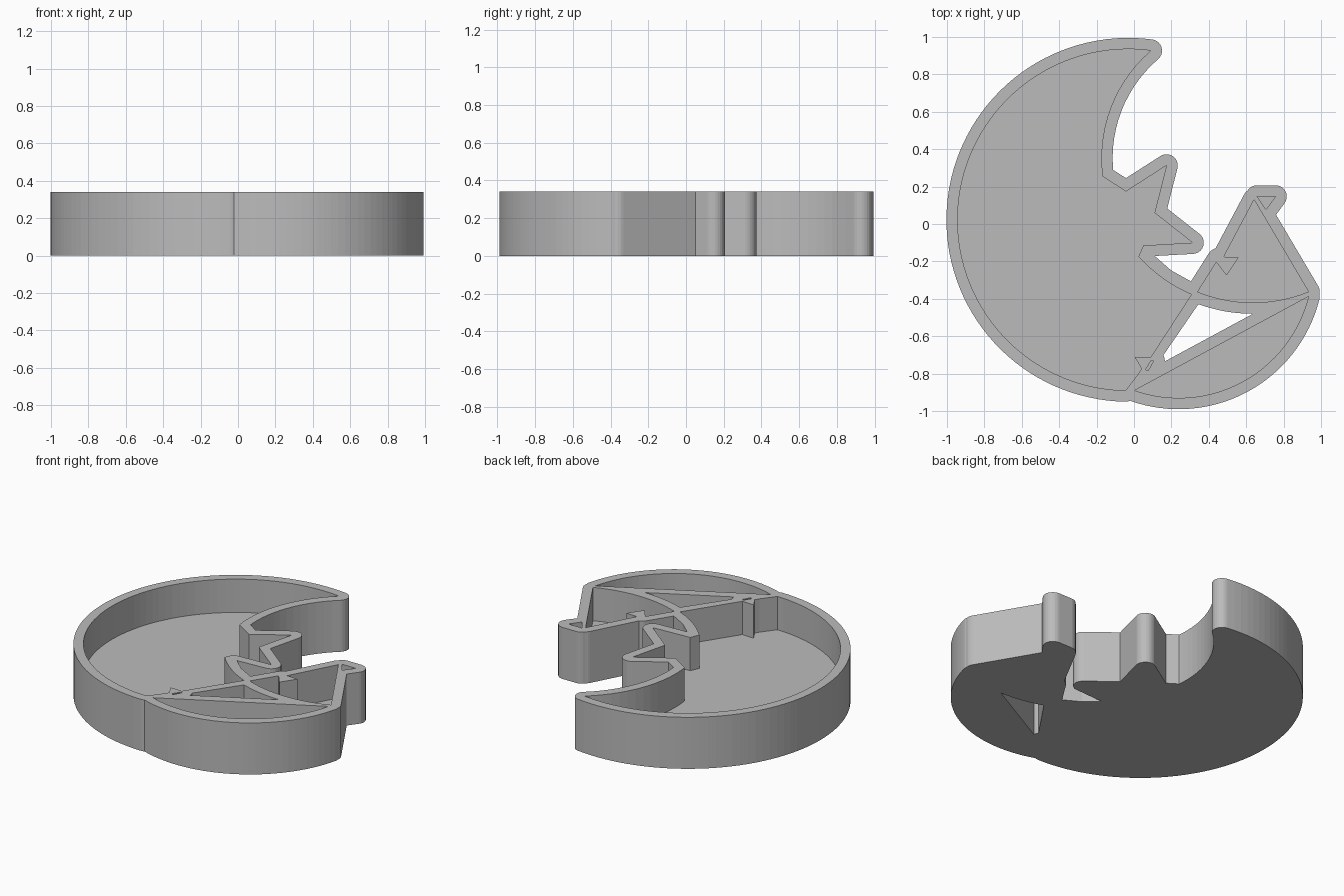
import bpy, bmesh, math
from mathutils import Vector

if "Cube" in bpy.data.objects:
    bpy.data.objects.remove(bpy.data.objects["Cube"])

WALL, HEIGHT, FLOOR = 0.06, 0.34, 0.12

grey = bpy.data.materials.new("plain grey")
grey.use_nodes = True
grey.diffuse_color = (0.5, 0.5, 0.5, 1)
grey.node_tree.nodes["Principled BSDF"].inputs["Base Color"].default_value = grey.diffuse_color


def arc(a, m, b, n):
    """Points on the circle from a through m to b."""
    a, m, b = Vector(a), Vector(m), Vector(b)
    u, v = m - a, b - a
    d = 2 * u.cross(v)
    c = a + Vector((v.y * u.dot(u) - u.y * v.dot(v), u.x * v.dot(v) - v.x * u.dot(u))) / d
    start = math.atan2(*(a - c).yx)
    sweep = (math.atan2(*(b - c).yx) - start) % math.tau
    if d < 0:
        sweep -= math.tau
    r = (a - c).length
    return [c + r * Vector((math.cos(start + sweep * i / n), math.sin(start + sweep * i / n)))
            for i in range(n + 1)]


def offset(points, dist):
    """Grow a polygon: round outer corners, sharp inner corners."""
    pts = [Vector(p) for p in points]
    if sum(pts[i - 1].cross(pts[i]) for i in range(len(pts))) < 0:
        pts.reverse()
    out = []
    for i, p in enumerate(pts):
        d1 = (p - pts[i - 1]).normalized()
        d2 = (pts[(i + 1) % len(pts)] - p).normalized()
        n1, n2 = Vector((d1.y, -d1.x)), Vector((d2.y, -d2.x))
        turn = math.atan2(d1.cross(d2), d1.dot(d2))
        if turn > 0.25:
            steps = math.ceil(turn / 0.25)
            base = math.atan2(n1.y, n1.x)
            for k in range(steps + 1):
                t = base + turn * k / steps
                out.append(p + dist * Vector((math.cos(t), math.sin(t))))
        else:
            out.append(p + (n1 + n2) * dist / (1 + n1.dot(n2)))
    return out


def prism(name, points, z0, z1):
    bm = bmesh.new()
    face = bm.faces.new([bm.verts.new((p[0], p[1], z0)) for p in points])
    top = bmesh.ops.extrude_face_region(bm, geom=[face])["geom"]
    bmesh.ops.translate(bm, vec=(0, 0, z1 - z0),
                        verts=[v for v in top if isinstance(v, bmesh.types.BMVert)])
    bmesh.ops.recalc_face_normals(bm, faces=bm.faces)
    mesh = bpy.data.meshes.new(name)
    bm.to_mesh(mesh)
    bm.free()
    mesh.materials.append(grey)
    obj = bpy.data.objects.new(name, mesh)
    bpy.context.collection.objects.link(obj)
    return obj


def combine(target, tool, operation):
    mod = target.modifiers.new(operation.lower(), 'BOOLEAN')
    mod.operation, mod.solver, mod.object = operation, 'EXACT', tool
    bpy.context.view_layer.objects.active = target
    bpy.ops.object.modifier_apply(modifier=mod.name)
    bpy.data.objects.remove(tool)


# Crescent face: round back, inner curve, brow, nose and lip
tip, chin = (0.09, 0.927), (-0.045, -0.89)
back = arc(chin, (-0.943, 0.022), tip, 64)
profile = arc(tip, (-0.12, 0.634), (-0.168, 0.254), 14)[1:]
profile += [(-0.043, 0.174), (0.174, 0.313), (0.11, 0.06), (0.313, -0.1)]
jaw = (0.307, -0.377)
mouth = [(0.05, -0.115)] + arc((0.024, -0.174), (0.163, -0.297), jaw, 8)
chin_notch = [(0.088, -0.714), (0.003, -0.71), (0.04, -0.773), (0.024, -0.8)]
moon_pocket = back + profile + mouth + chin_notch
moon_outline = back + profile + [(-0.038, -0.119), (0.163, -0.297), jaw]

# Cap panel with a curved brim and a notched edge
brim = arc((0.34, -0.363), (0.63, -0.42), (0.933, -0.362), 14)
peak = (0.642, 0.13)
cap_pocket = brim + [peak, (0.48, -0.175), (0.56, -0.178), (0.495, -0.275), (0.44, -0.205)]
cap_outline = brim + [peak, (0.48, -0.175), (0.45, -0.19), (0.44, -0.205)]

# Lower bowl, cap tip and the tiny slot beside the chin
bowl = arc((0.003, -0.89), (0.24, -0.93), (0.933, -0.388), 32)
cap_tip = [(0.658, 0.147), (0.757, 0.147), (0.706, 0.078)]
slot = [(0.09, -0.732), (0.105, -0.732), (0.075, -0.785), (0.063, -0.778)]

# Solid body grown by the wall thickness
tray = prism("moon_tray", offset(moon_outline, WALL), 0, HEIGHT)
for outline in (cap_outline, bowl, cap_tip, slot):
    combine(tray, prism("body_part", offset(outline, WALL), 0, HEIGHT), 'UNION')

# Pockets sunk down to the floor
for pocket in (moon_pocket, cap_pocket, bowl, cap_tip, slot):
    combine(tray, prism("pocket_cutter", pocket, FLOOR, HEIGHT + 0.1), 'DIFFERENCE')
